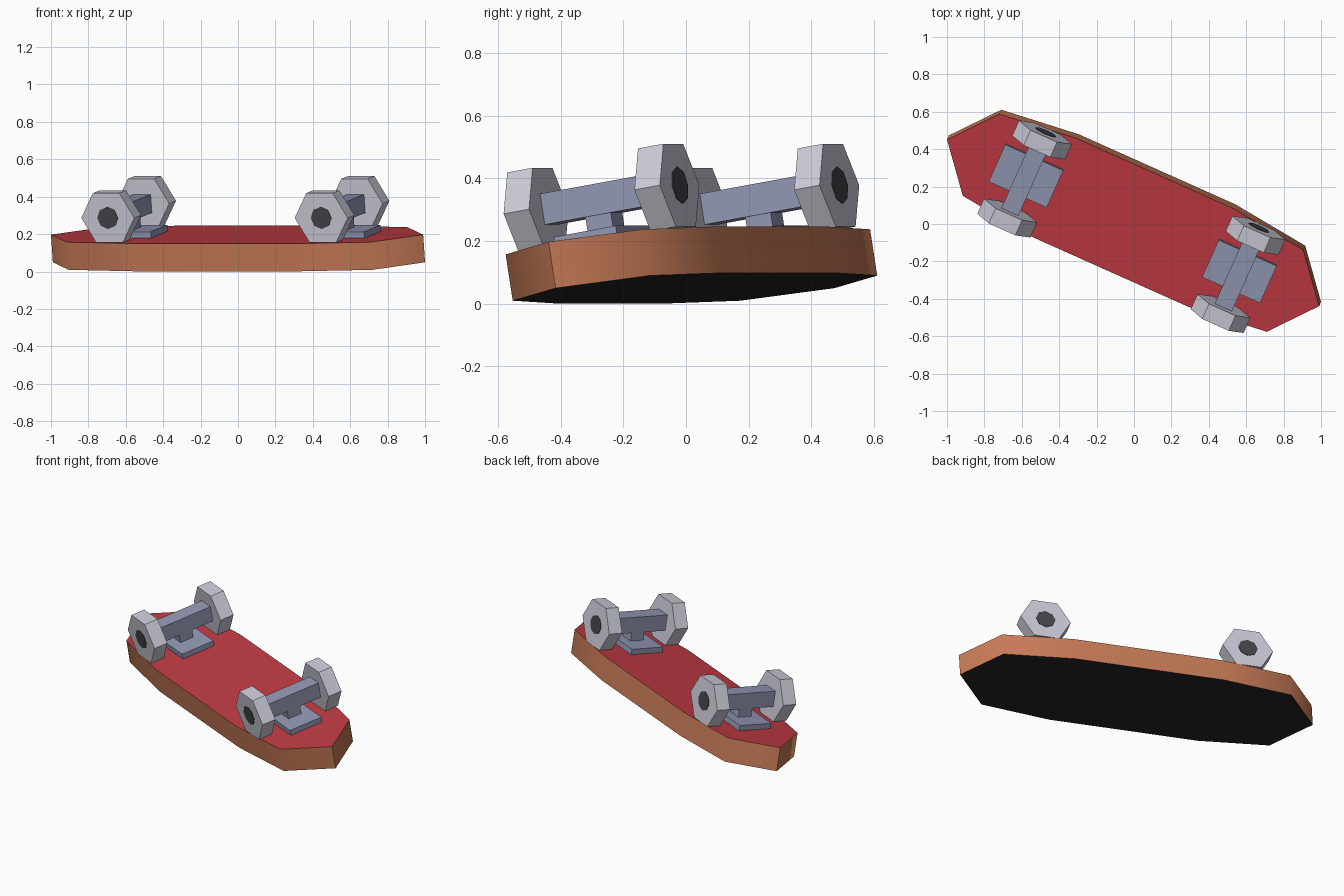
import bpy, bmesh, math
from mathutils import Matrix, Vector

if "Cube" in bpy.data.objects:
    bpy.data.objects.remove(bpy.data.objects["Cube"])

# Pose of the overturned board: origin is the centre of the red face
POSE = (Matrix.Translation((-0.005, 0.006, 0.197))
        @ Matrix.Rotation(math.radians(-24.1), 4, 'Z')
        @ Matrix.Rotation(math.radians(9.5), 4, 'X'))


def srgb(*c):
    return [((v + 0.055) / 1.055) ** 2.4 if v > 0.04 else v / 12.92 for v in c] + [1]


def mat(name, *c):
    m = bpy.data.materials.new(name)
    m.diffuse_color = srgb(*c)
    m.use_nodes = True
    m.node_tree.nodes["Principled BSDF"].inputs["Base Color"].default_value = m.diffuse_color
    return m


RED = mat("red", 0.75, 0.23, 0.26)
BROWN = mat("wood_brown", 0.78, 0.48, 0.34)
BLACK = mat("grip_black", 0.14, 0.14, 0.15)
STEEL = mat("steel_blue_grey", 0.58, 0.60, 0.71)
WHITE = mat("wheel_grey", 0.80, 0.80, 0.85)
DARK = mat("hub_dark", 0.27, 0.27, 0.29)


def finish(name, bm, mats, smooth=None):
    bmesh.ops.recalc_face_normals(bm, faces=bm.faces[:])
    me = bpy.data.meshes.new(name)
    bm.to_mesh(me)
    bm.free()
    for m in mats:
        me.materials.append(m)
    ob = bpy.data.objects.new(name, me)
    bpy.context.collection.objects.link(ob)
    ob.matrix_world = POSE
    if smooth:
        me.shade_smooth()
        me.set_sharp_from_angle(angle=math.radians(smooth))
    return ob


def box(name, centre, size, m):
    bm = bmesh.new()
    bmesh.ops.create_cube(bm, size=1, matrix=Matrix.Translation(centre)
                          @ Matrix.Diagonal((*size, 1)))
    finish(name, bm, [m])


def disc(name, centre, radius, width, sides, m):
    # Prism along the axle (local y) with corners pointing along x
    bm = bmesh.new()
    bmesh.ops.create_cone(bm, cap_ends=True, segments=sides, radius1=radius,
                          radius2=radius, depth=width)
    a = math.pi / 2 if sides % 4 else 0
    bmesh.ops.transform(bm, verts=bm.verts[:], matrix=Matrix.Translation(centre)
                        @ Matrix.Rotation(math.pi / 2, 4, 'X')
                        @ Matrix.Rotation(a, 4, 'Z'))
    finish(name, bm, [m])


# Deck: mirrored ten-sided outline, red underside, wood edge, black grip
half = [(1.09, 0), (0.89, 0.243), (0.46, 0.293),
        (-0.46, 0.293), (-0.89, 0.243), (-1.09, 0)]
outline = half + [(-x, -y) for x, y in half[1:-1]]
bm = bmesh.new()
face = bm.faces.new([bm.verts.new((x, y, 0)) for x, y in outline])
ext = bmesh.ops.extrude_face_region(bm, geom=[face])
bmesh.ops.translate(bm, vec=(0, 0, -0.15),
                    verts=[g for g in ext["geom"] if isinstance(g, bmesh.types.BMVert)])
bmesh.ops.recalc_face_normals(bm, faces=bm.faces[:])
for f in bm.faces:
    f.material_index = 1 if abs(f.normal.z) < 0.5 else (0 if f.normal.z > 0 else 2)
finish("deck", bm, [RED, BROWN, BLACK], smooth=60)

# Trucks and wheels, one set at each end
AXLE_Z = 0.137
for end, x in (("left", -0.625), ("right", 0.625)):
    box(f"{end}_baseplate", (x, 0, 0.016), (0.34, 0.22, 0.036), STEEL)
    box(f"{end}_post", (x, 0, 0.065), (0.09, 0.09, 0.07), STEEL)
    box(f"{end}_axle", (x, 0, AXLE_Z), (0.10, 0.40, 0.10), STEEL)
    for side, s in (("front", -1), ("back", 1)):
        disc(f"{end}_{side}_wheel", (x, s * 0.232, AXLE_Z), 0.155, 0.09, 6, WHITE)
        disc(f"{end}_{side}_hub", (x, s * 0.276, AXLE_Z), 0.06, 0.008, 8, DARK)
